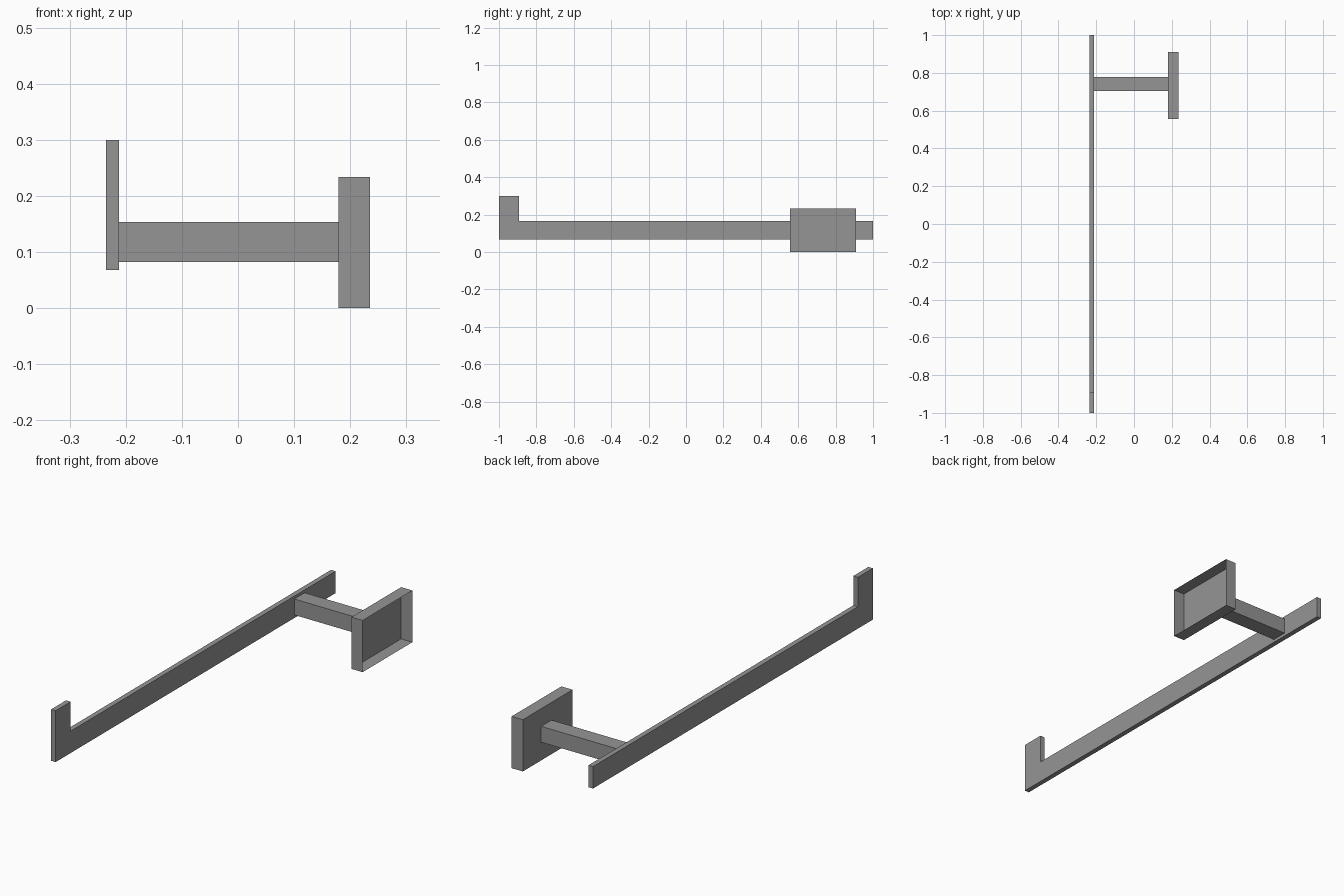
import bpy
import bmesh

default_cube = bpy.data.objects.get("Cube")
if default_cube:
    bpy.data.objects.remove(default_cube, do_unlink=True)

# Single grey metal
grey = bpy.data.materials.new("grey_metal")
grey.use_nodes = True
colour = (0.3, 0.3, 0.3, 1.0)
grey.diffuse_color = colour
grey.node_tree.nodes["Principled BSDF"].inputs["Base Color"].default_value = colour


def extrude_profile(name, profile, x0, x1, open_end=False):
    """Extrude a (y, z) outline along x; optionally leave the x1 end open."""
    bm = bmesh.new()
    start = bm.faces.new([bm.verts.new((x0, y, z)) for y, z in profile])
    result = bmesh.ops.extrude_face_region(bm, geom=[start], use_keep_orig=True)
    end_verts = [g for g in result["geom"] if isinstance(g, bmesh.types.BMVert)]
    bmesh.ops.translate(bm, verts=end_verts, vec=(x1 - x0, 0, 0))
    bmesh.ops.recalc_face_normals(bm, faces=bm.faces)
    if open_end:
        caps = [f for f in bm.faces if all(v.co.x > (x0 + x1) / 2 for v in f.verts)]
        bmesh.ops.delete(bm, geom=caps, context="FACES")
    mesh = bpy.data.meshes.new(name)
    bm.to_mesh(mesh)
    bm.free()
    mesh.materials.append(grey)
    obj = bpy.data.objects.new(name, mesh)
    bpy.context.collection.objects.link(obj)
    return obj


def rectangle(y0, y1, z0, z1):
    return [(y0, z0), (y1, z0), (y1, z1), (y0, z1)]


# Shared planes along x
bar_outer, bar_inner = -0.235, -0.212
plate_inner, plate_outer = 0.179, 0.235

# Long bar with an upturned tip at the front
hook_profile = [(-1, 0.068), (1, 0.068), (1, 0.167),
                (-0.893, 0.167), (-0.893, 0.3), (-1, 0.3)]
extrude_profile("hooked_bar", hook_profile, bar_outer, bar_inner)

# Arm joining the bar to the wall plate
extrude_profile("support_arm", rectangle(0.705, 0.779, 0.082, 0.154),
                bar_inner, plate_inner)

# Hollow wall plate, open on the wall side
extrude_profile("wall_plate", rectangle(0.555, 0.91, 0, 0.234),
                plate_inner, plate_outer, open_end=True)
